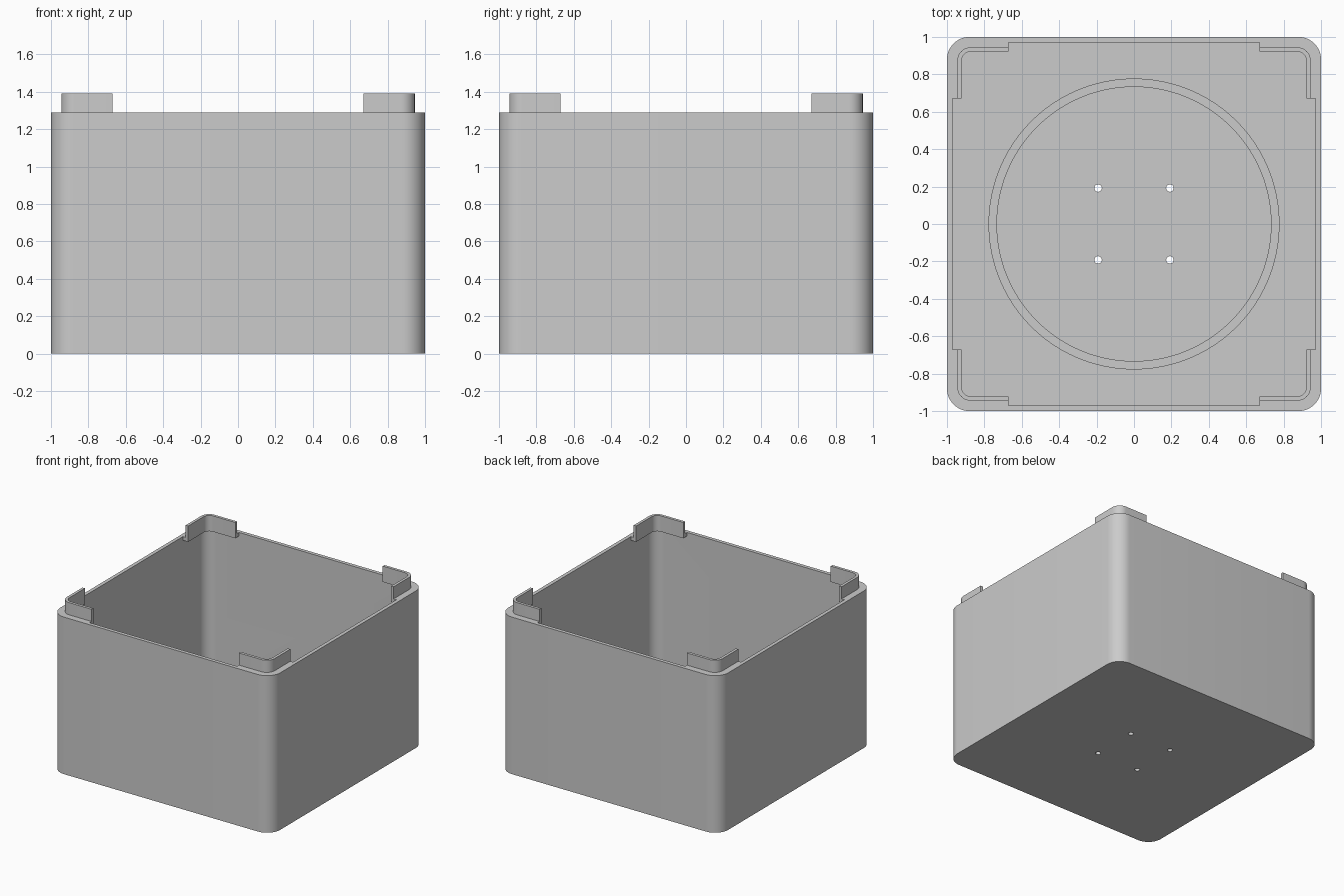
import bpy, bmesh
from math import sin, cos, pi, radians

if "Cube" in bpy.data.objects:
    bpy.data.objects.remove(bpy.data.objects["Cube"], do_unlink=True)

FLOOR, RIM, TOP = 0.03, 1.29, 1.39      # heights
LIP = 1.26                              # underside of the corner lips
INNER, TAB_OUT, TAB_IN = 0.97, 0.945, 0.922
TAB_END = 0.67

grey = bpy.data.materials.new("grey plastic")
grey.use_nodes = True
grey.diffuse_color = (0.6, 0.6, 0.6, 1)
grey.node_tree.nodes["Principled BSDF"].inputs["Base Color"].default_value = (0.6, 0.6, 0.6, 1)


def arc(cx, cy, r, start, end, steps):
    angles = [start + (end - start) * i / steps for i in range(steps + 1)]
    return [(cx + r * cos(a), cy + r * sin(a)) for a in angles]


def corner(half, r):
    """Rounded corner in the +x +y quadrant."""
    return arc(half - r, half - r, r, 0, pi / 2, 12)


def four_fold(points):
    """Repeat one quadrant's outline around the centre."""
    result = []
    for _ in range(4):
        result += points
        points = [(-y, x) for x, y in points]
    return result


def prism(name, outline, z0, z1):
    bm = bmesh.new()
    base = bm.faces.new([bm.verts.new((x, y, z0)) for x, y in outline])
    top = bmesh.ops.extrude_face_region(bm, geom=[base])["geom"]
    bmesh.ops.translate(bm, vec=(0, 0, z1 - z0),
                        verts=[v for v in top if isinstance(v, bmesh.types.BMVert)])
    bmesh.ops.recalc_face_normals(bm, faces=bm.faces)
    mesh = bpy.data.meshes.new(name)
    bm.to_mesh(mesh)
    bm.free()
    mesh.materials.append(grey)
    obj = bpy.data.objects.new(name, mesh)
    bpy.context.collection.objects.link(obj)
    return obj


def activate(obj):
    bpy.ops.object.select_all(action="DESELECT")
    obj.select_set(True)
    bpy.context.view_layer.objects.active = obj


def cut(target, cutter):
    activate(target)
    mod = target.modifiers.new("cut", "BOOLEAN")
    mod.operation, mod.solver, mod.object = "DIFFERENCE", "EXACT", cutter
    bpy.ops.object.modifier_apply(modifier=mod.name)
    bpy.data.objects.remove(cutter, do_unlink=True)


def smooth(obj):
    activate(obj)
    bpy.ops.object.shade_smooth_by_angle(angle=radians(30))


# Box body, hollowed below the lips and then through the rim between them
body = prism("box_body", four_fold(corner(1, 0.12)), 0, RIM)
cut(body, prism("cavity", four_fold(corner(INNER, 0.09)), FLOOR, LIP))
notch = [(INNER, TAB_END)] + [(TAB_IN, TAB_END)] + corner(TAB_IN, 0.05) \
    + [(TAB_END, TAB_IN), (TAB_END, INNER)]
cut(body, prism("rim_opening", four_fold(notch), LIP - 0.1, TOP))

# Screw holes through the floor
for sx in (-1, 1):
    for sy in (-1, 1):
        hole = arc(0.192 * sx, 0.192 * sy, 0.02, 0, 2 * pi, 24)[:-1]
        cut(body, prism("screw_hole", hole, -0.1, 0.1))
smooth(body)

# Raised ring on the floor
ring = prism("floor_ring", arc(0, 0, 0.778, 0, 2 * pi, 96)[:-1], FLOOR, FLOOR + 0.06)
cut(ring, prism("ring_bore", arc(0, 0, 0.733, 0, 2 * pi, 96)[:-1], -0.1, 0.3))
smooth(ring)

# L-shaped locating tabs standing on the corner lips
tab = [(TAB_OUT, TAB_END)] + corner(TAB_OUT, 0.073) + [(TAB_END, TAB_OUT), (TAB_END, TAB_IN)] \
    + corner(TAB_IN, 0.05)[::-1] + [(TAB_IN, TAB_END)]
for place in ("back_left", "back_right", "front_right", "front_left"):
    smooth(prism(place + "_tab", tab, RIM, TOP))
    tab = [(-y, x) for x, y in tab]
